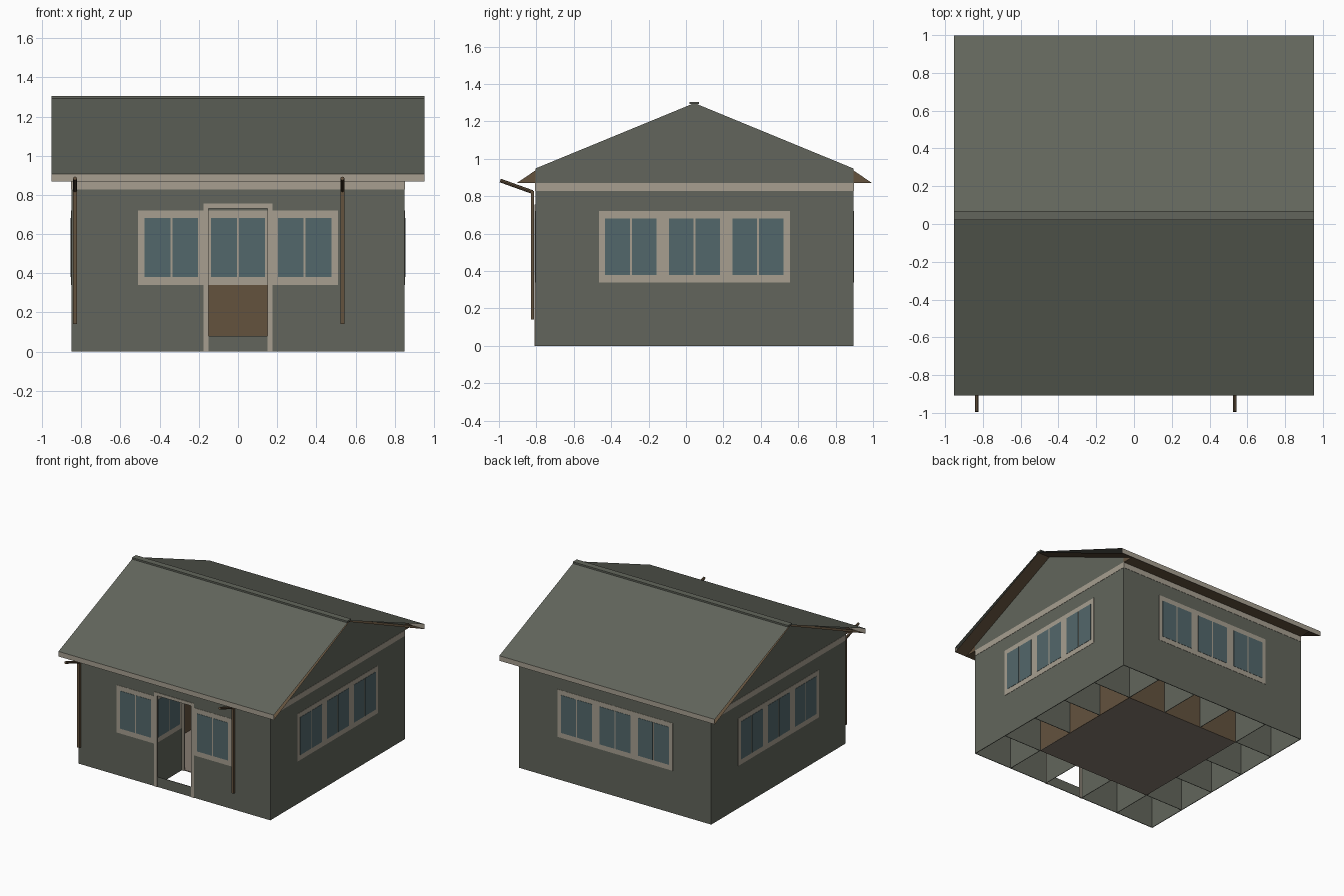
import bpy, bmesh
from math import pi
from mathutils import Matrix, Vector

cube = bpy.data.objects.get("Cube")
if cube:
    bpy.data.objects.remove(cube, do_unlink=True)


def material(name, rgb):
    m = bpy.data.materials.new(name)
    m.use_nodes = True
    m.diffuse_color = (*rgb, 1)
    bsdf = next(n for n in m.node_tree.nodes if n.type == "BSDF_PRINCIPLED")
    bsdf.inputs["Base Color"].default_value = (*rgb, 1)
    return m


GREEN = material("grey green", (0.122, 0.131, 0.106))
CREAM = material("cream trim", (0.385, 0.345, 0.28))
BROWN = material("wood brown", (0.125, 0.084, 0.048))
GLASS = material("window blue", (0.086, 0.137, 0.147))
FLOOR = material("floor tan", (0.24, 0.20, 0.165))

YC = 0.045            # centre line of the house
HALF = 0.85           # half width of the square walls
CELL = 0.34           # grid module
INNER = 1.5 * CELL    # half width of the inner room
EAVE = 0.953          # half depth of the roof
END = 0.953           # half length of the roof
DOOR = 0.15           # half width of the doorways
T = 0.005
SIDES = {"front": 0, "right": pi / 2, "back": pi, "left": -pi / 2}


def finish(name, bm, mat):
    me = bpy.data.meshes.new(name)
    bm.to_mesh(me)
    bm.free()
    me.materials.append(mat)
    ob = bpy.data.objects.new(name, me)
    bpy.context.collection.objects.link(ob)


def boxes(name, mat, items, matrix=Matrix()):
    bm = bmesh.new()
    for lo, hi in items:
        lo, hi = Vector(lo), Vector(hi)
        m = matrix @ Matrix.Translation((lo + hi) / 2) @ Matrix.Diagonal((*(hi - lo), 1))
        bmesh.ops.create_cube(bm, size=1, matrix=m)
    finish(name, bm, mat)


def prism(name, profile, x0, x1, mat):
    """Extrude a (y, z) outline along x; y is measured from the ridge line."""
    bm = bmesh.new()
    face = bm.faces.new([bm.verts.new((x0, YC + y, z)) for y, z in profile])
    new = bmesh.ops.extrude_face_region(bm, geom=[face])["geom"]
    bmesh.ops.translate(bm, vec=(x1 - x0, 0, 0),
                        verts=[v for v in new if isinstance(v, bmesh.types.BMVert)])
    bmesh.ops.recalc_face_normals(bm, faces=bm.faces)
    finish(name, bm, mat)


def sheet(name, a, b, mat):
    """Single flat board along the house between two (y, z) points."""
    bm = bmesh.new()
    corners = [(-END, a), (END, a), (END, b), (-END, b)]
    bm.faces.new([bm.verts.new((x, YC + y, z)) for x, (y, z) in corners])
    finish(name, bm, mat)


def side_matrix(angle):
    return Matrix.Translation((0, YC, 0)) @ Matrix.Rotation(angle, 4, "Z")


def plate(u0, u1, z0, z1, dist, depth):
    """Plate on a wall at the given distance, standing out by depth."""
    return (u0, -dist - depth, z0), (u1, -dist, z1)


def wall(name, mat, z0, z1, dist, matrix, sill=None):
    """Full wall, or one with a doorway when a sill height is given."""
    if sill is None:
        parts = [(-1, 1, z0, z1)]
        half = dist + T
        items = [plate(-half, half, z0, z1, dist, T)]
    else:
        half = dist + T
        items = [plate(-half, -DOOR, z0, z1, dist, T), plate(DOOR, half, z0, z1, dist, T)]
        if z0 < sill:
            items.append(plate(-DOOR, DOOR, z0, sill, dist, T))
        if z1 > 0.73:
            items.append(plate(-DOOR, DOOR, 0.73, z1, dist, T))
    boxes(name, mat, items, matrix)


def windows(name, dist, matrix, centres, frames):
    boxes(name + "_frame", CREAM,
          [plate(a, b, 0.34, 0.72, dist, 0.002) for a, b in frames], matrix)
    panes = []
    for c in centres:
        for s in (-1, 1):
            a, b = sorted((c + s * 0.005, c + s * 0.137))
            panes.append(plate(a, b, 0.38, 0.682, dist, 0.004))
    boxes(name + "_panes", GLASS, panes, matrix)


def door_frame(name, dist):
    boxes(name, CREAM,
          [plate(-0.175, -DOOR, 0, 0.755, dist - 0.01, 0.014),
           plate(DOOR, 0.175, 0, 0.755, dist - 0.01, 0.014),
           plate(-DOOR, DOOR, 0.73, 0.755, dist - 0.01, 0.014)], side_matrix(0))


THREE = ((-CELL, 0, CELL), [(-INNER, INNER)])
BESIDE_DOOR = ((-CELL, CELL), [(-INNER, -CELL / 2), (CELL / 2, INNER)])
SINGLE = ((0,), [(-0.165, 0.165)])

for side, angle in SIDES.items():
    m, across = side_matrix(angle), side_matrix(angle + pi)
    front = side == "front"
    layout = BESIDE_DOOR if front else THREE
    # Outer wall with trim band and windows
    wall(side + "_wall", GREEN, 0, 0.94, HALF - T, m, 0.08 if front else None)
    boxes(side + "_trim_band", CREAM, [plate(-HALF, HALF, 0.827, 0.872, HALF, 0.002)], m)
    windows(side + "_window", HALF, m, *layout)
    # Inner room wall, panelled below and glazed on the room side
    sill = 0 if front else None
    wall(side + "_inner_panel", BROWN, 0, 0.34, INNER - T, m, sill)
    wall(side + "_inner_wall", GREEN, 0.34, 0.87, INNER - T, m, sill)
    windows(side + "_inner_window", T - INNER, across, *layout)
    # Partitions between the outer wall and the inner room
    boxes(side + "_partitions", GREEN,
          [((u - 0.002, -HALF + T, 0), (u + 0.002, -INNER, 0.87))
           for u in (-INNER, -CELL / 2, CELL / 2, INNER)], m)

# Doorways, porch windows and floor
door_frame("door_frame", HALF)
door_frame("inner_door_frame", INNER)
for label, turn in (("left", -pi / 2), ("right", pi / 2)):
    porch = Matrix.Translation((0, YC - 2 * CELL, 0)) @ Matrix.Rotation(turn, 4, "Z")
    windows(label + "_porch_window", 0.002 - CELL / 2, porch, *SINGLE)
boxes("floor", FLOOR, [((-INNER, YC - INNER, 0), (INNER, YC + INNER, 0.006))])

# Gable ends
RIDGE, LOW, FASCIA = 1.3, 0.908, 0.868
wall_top = RIDGE - (RIDGE - LOW) / EAVE * HALF
gable = [(-HALF, 0.87), (HALF, 0.87), (HALF, wall_top - 0.002),
         (0, RIDGE - 0.002), (-HALF, wall_top - 0.002)]
prism("right_gable", gable, HALF - T, HALF, GREEN)
prism("left_gable", gable, -HALF, -HALF + T, GREEN)

# Roof slopes with wooden soffits, boxed eaves and fascias
for label, s in (("front", -1), ("back", 1)):
    ridge, low, bottom = (0, RIDGE), (s * EAVE, LOW), (s * EAVE, FASCIA)
    under = (0, RIDGE - 0.01)
    # Points are ordered so that each board faces outwards
    if s < 0:
        sheet(label + "_roof", low, ridge, GREEN)
        sheet(label + "_soffit", under, bottom, BROWN)
        sheet(label + "_fascia", bottom, low, CREAM)
    else:
        sheet(label + "_roof", ridge, low, GREEN)
        sheet(label + "_soffit", bottom, under, BROWN)
        sheet(label + "_fascia", low, bottom, CREAM)
    prism(label + "_eave", [(s * HALF, 0.938), (s * (EAVE - 0.004), 0.871), (s * HALF, 0.871)],
          -HALF, HALF, BROWN)
prism("ridge_cap", [(-0.025, 1.292), (0.025, 1.292), (0.025, 1.305), (-0.025, 1.305)],
      -END, END, GREEN)

# Downpipes with sloping spouts
for label, x in (("right", 0.533), ("left", -0.832)):
    boxes(label + "_downpipe", BROWN, [((x - 0.01, -0.83, 0.14), (x + 0.01, -0.812, 0.828))])
    a, b = Vector((x, -0.82, 0.822)), Vector((x, -0.993, 0.884))
    bm = bmesh.new()
    turn = (b - a).to_track_quat("Z", "Y").to_matrix().to_4x4()
    bmesh.ops.create_cone(bm, cap_ends=True, segments=8, radius1=0.01, radius2=0.01,
                          depth=(b - a).length,
                          matrix=Matrix.Translation((a + b) / 2) @ turn)
    finish(label + "_spout", bm, BROWN)
